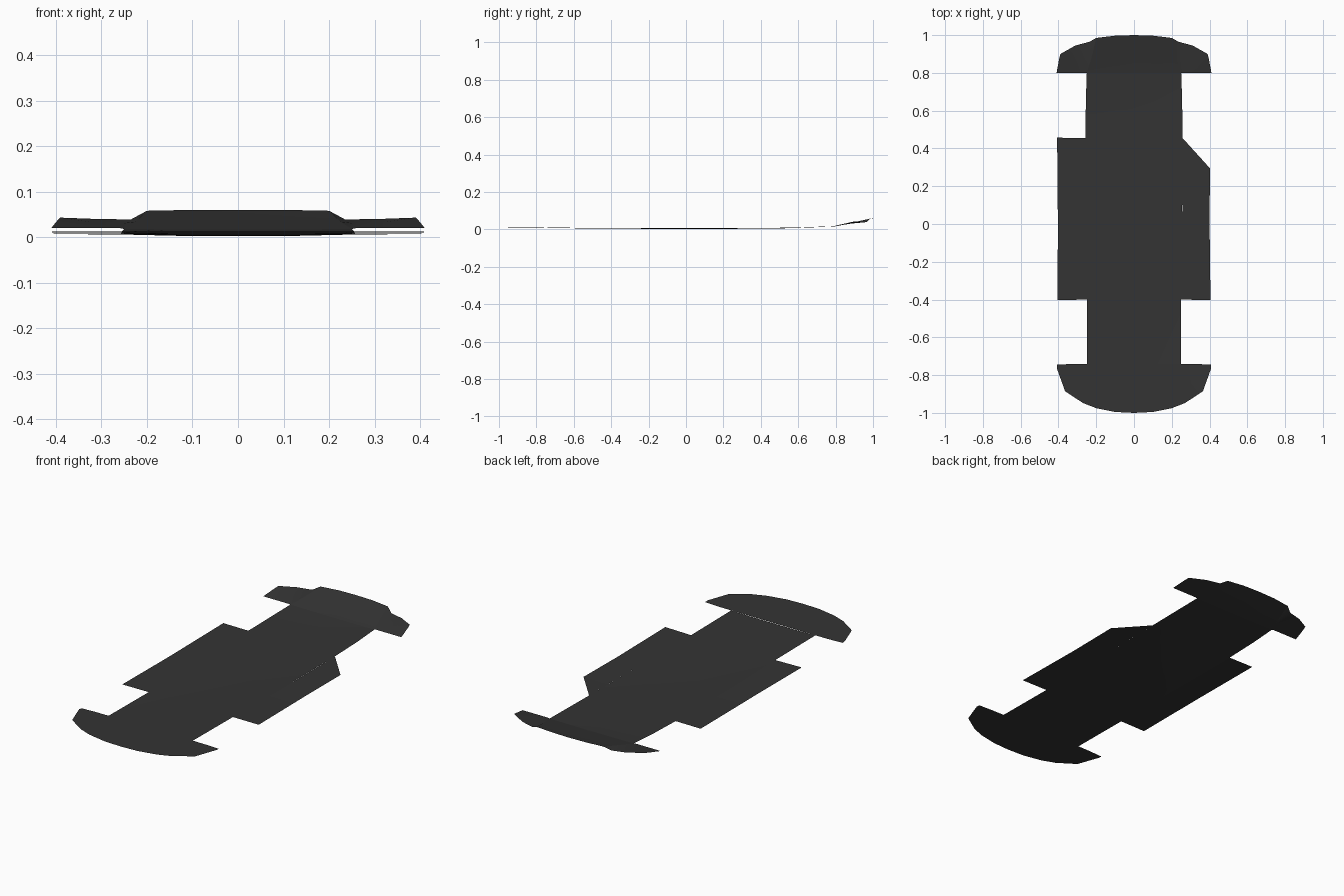
import bpy
import bmesh

mat = bpy.data.materials.new("dark grey")
mat.diffuse_color = (0.034, 0.034, 0.034, 1)


def sheet(name, rows):
    """Thin skin lofted across rows of (x, y, z) points."""
    bm = bmesh.new()
    grid = [[bm.verts.new(p) for p in row] for row in rows]
    for a, b in zip(grid, grid[1:]):
        for i in range(len(a) - 1):
            bm.faces.new((a[i], a[i + 1], b[i + 1], b[i]))
    bmesh.ops.remove_doubles(bm, verts=bm.verts, dist=1e-5)
    for f in bm.faces:
        f.normal_update()
        if f.normal.z < 0:
            f.normal_flip()
        f.smooth = True
    mesh = bpy.data.meshes.new(name)
    bm.to_mesh(mesh)
    bm.free()
    mesh.materials.append(mat)
    ob = bpy.data.objects.new(name, mesh)
    bpy.context.collection.objects.link(ob)
    return ob


def both(half):
    """Mirror a row running from the centre line outwards."""
    return [(-x, y, z) for x, y, z in reversed(half) if x > 0] + half


# central floor: y, half width, centre height, edge height
stations = [(-0.74, 0.25, 0.008, 0.010), (-0.40, 0.25, 0.004, 0.007),
            (0.0, 0.255, 0.003, 0.006), (0.455, 0.257, 0.004, 0.008),
            (0.65, 0.255, 0.010, 0.012), (0.80, 0.25, 0.017, 0.018)]
sheet("central_floor", [both([(0, y, zc), (w * 0.5, y, zc), (w, y, ze)])
                        for y, w, zc, ze in stations])

# side floor panels, the right one with a chamfered rear corner
sheet("left_side_floor", [[(-0.405, -0.403, 0.008), (-0.25, -0.40, 0.007)],
                          [(-0.403, 0.0, 0.007), (-0.255, 0.0, 0.006)],
                          [(-0.407, 0.457, 0.008), (-0.257, 0.455, 0.008)]])
sheet("right_side_floor", [[(0.25, -0.40, 0.007), (0.405, -0.403, 0.008)],
                           [(0.255, 0.0, 0.006), (0.40, 0.0, 0.007)],
                           [(0.257, 0.295, 0.007), (0.402, 0.295, 0.008)],
                           [(0.257, 0.455, 0.008), (0.257, 0.455, 0.008)]][:3])
bm = bmesh.new()
bm.faces.new([bm.verts.new(p) for p in ((0.257, 0.295, 0.007),
                                        (0.402, 0.295, 0.008),
                                        (0.257, 0.455, 0.008))])
corner = bpy.data.meshes.new("chamfered_corner")
bm.to_mesh(corner)
bm.free()
corner.materials.append(mat)
bpy.context.collection.objects.link(
    bpy.data.objects.new("chamfered_corner", corner))

# rounded front apron
lip = [(0, -1.0), (0.10, -0.995), (0.20, -0.975), (0.27, -0.948),
       (0.365, -0.885), (0.408, -0.765)]
inner = [(0, -0.74), (0.10, -0.74), (0.20, -0.74), (0.25, -0.74),
         (0.33, -0.741), (0.408, -0.745)]
sheet("front_apron", [both([(x, y, 0.012) for x, y in lip]),
                      both([(x, y, 0.010) for x, y in inner])])

# raised centre of the rear apron
sheet("rear_apron_centre", [
    both([(0, 0.80, 0.017), (0.125, 0.80, 0.017), (0.25, 0.80, 0.018)]),
    both([(0, 0.88, 0.032), (0.115, 0.88, 0.032), (0.225, 0.88, 0.034)]),
    both([(0, 1.0, 0.060), (0.10, 0.997, 0.060), (0.20, 0.985, 0.058)])])

# lower rear wings, joined to the raised centre by a short ramp
for side, s in (("left", -1), ("right", 1)):
    front = [(0.25, 0.80, 0.018), (0.26, 0.80, 0.020), (0.33, 0.80, 0.020),
             (0.41, 0.80, 0.020)]
    mid = [(0.225, 0.88, 0.034), (0.25, 0.88, 0.031), (0.32, 0.88, 0.033),
           (0.397, 0.87, 0.036)]
    back = [(0.20, 0.985, 0.058), (0.235, 0.965, 0.039), (0.31, 0.945, 0.040),
            (0.39, 0.90, 0.043)]
    sheet(side + "_rear_wing", [[(s * x, y, z) for x, y, z in row]
                                for row in (front, mid, back)])
